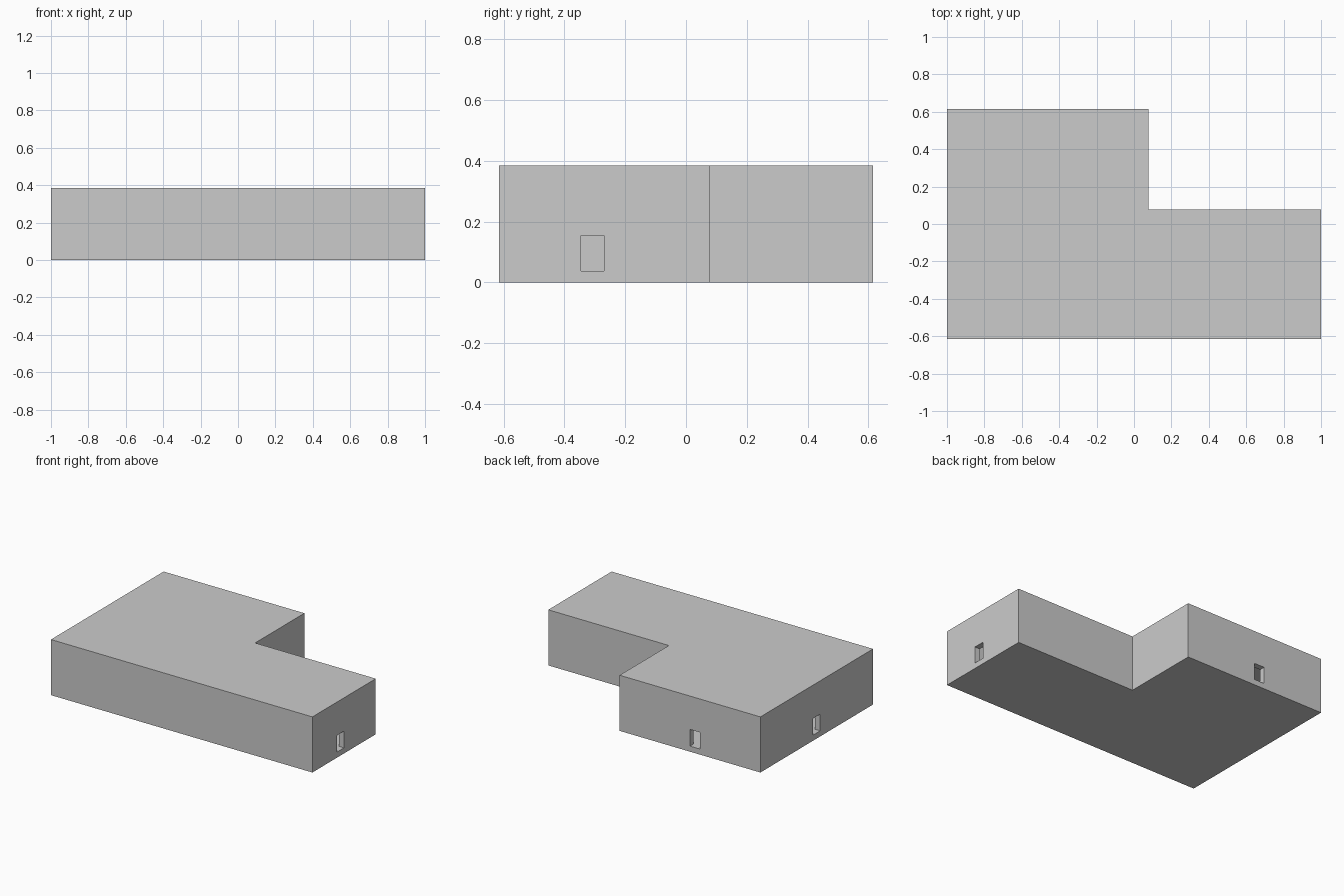
import bpy, bmesh

if "Cube" in bpy.data.objects:
    bpy.data.objects.remove(bpy.data.objects["Cube"])

U = 1 / 26          # grid unit: the building is 52 x 32 x 10 units
HEIGHT, WALL = 10, 1


def prism(name, outline, z0, z1):
    """Extrude a counter-clockwise outline (grid units) from z0 to z1."""
    bm = bmesh.new()
    base = bm.faces.new([bm.verts.new((x * U, y * U, z0 * U)) for x, y in outline])
    top = bmesh.ops.extrude_face_region(bm, geom=[base])["geom"]
    verts = [v for v in top if isinstance(v, bmesh.types.BMVert)]
    bmesh.ops.translate(bm, verts=verts, vec=(0, 0, (z1 - z0) * U))
    bmesh.ops.recalc_face_normals(bm, faces=bm.faces)
    mesh = bpy.data.meshes.new(name)
    bm.to_mesh(mesh)
    bm.free()
    obj = bpy.data.objects.new(name, mesh)
    bpy.context.collection.objects.link(obj)
    return obj


def l_outline(inset):
    """L-shaped floor plan, pulled inwards by the inset."""
    i = inset
    return [(-26 + i, -16 + i), (26 - i, -16 + i), (26 - i, 2 - i),
            (2 - i, 2 - i), (2 - i, 16 - i), (-26 + i, 16 - i)]


def cut(target, cutter):
    mod = target.modifiers.new(cutter.name, 'BOOLEAN')
    mod.operation = 'DIFFERENCE'
    mod.solver = 'EXACT'
    mod.object = cutter
    cutter.hide_render = True
    bpy.context.view_layer.objects.active = target
    bpy.ops.object.modifier_apply(modifier=mod.name)
    bpy.data.objects.remove(cutter)


# Building shell: floor, walls and flat roof around one hollow room
building = prism("building", l_outline(0), 0, HEIGHT)
cut(building, prism("room_cutter", l_outline(WALL), WALL, HEIGHT - WALL))

# Doorways through the right, left and back walls: x0, x1, y0, y1
doors = {
    "right_door": (24.5, 27, -9, -7),
    "left_door": (-27, -24.5, -1, 1),
    "back_door": (-14, -12, 14.5, 17),
}
for name, (x0, x1, y0, y1) in doors.items():
    outline = [(x0, y0), (x1, y0), (x1, y1), (x0, y1)]
    cut(building, prism(name, outline, WALL, 4))
